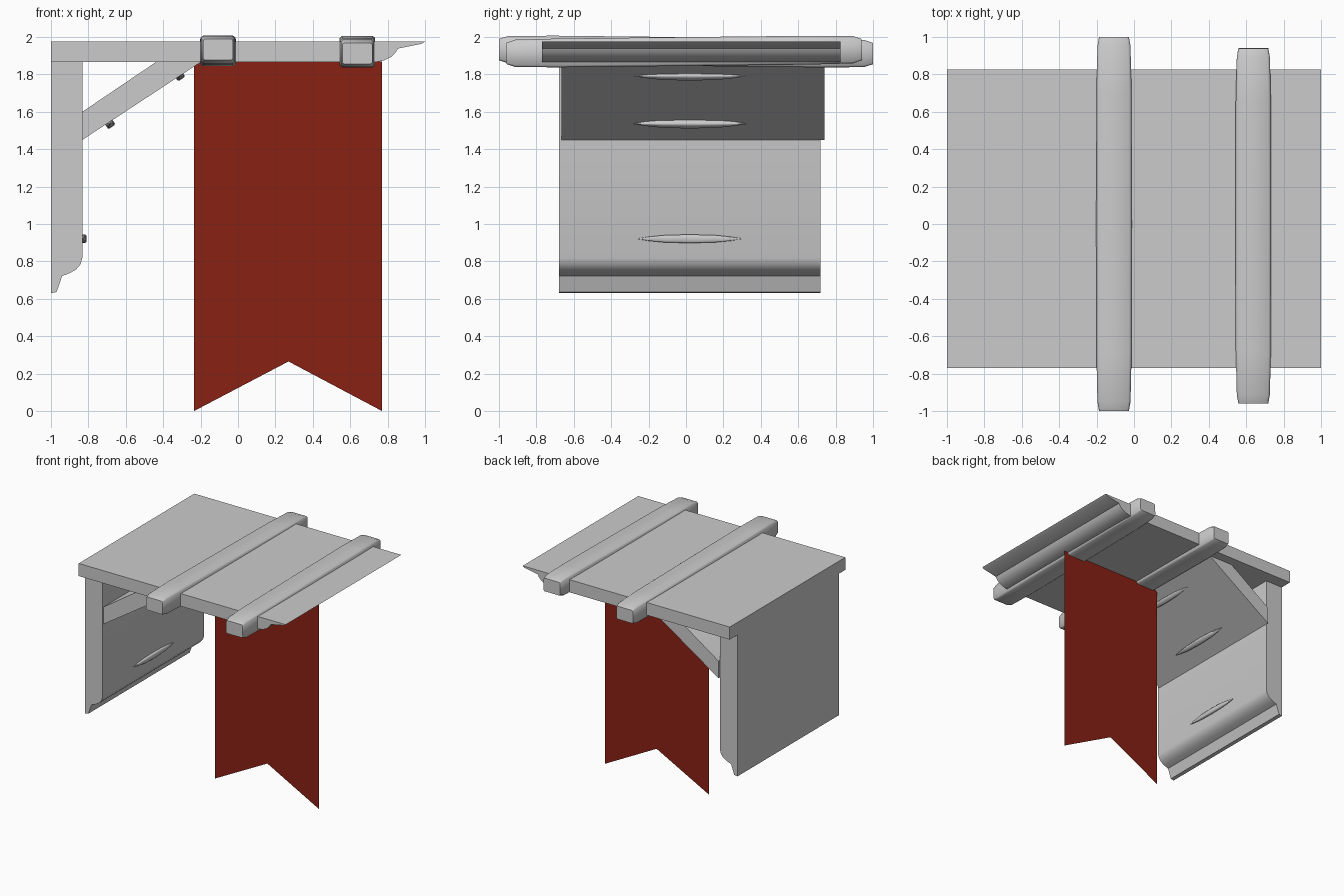
import bpy, bmesh, math
from mathutils import Matrix

if "Cube" in bpy.data.objects:
    bpy.data.objects.remove(bpy.data.objects["Cube"])


def finish(name, bm, angle=35):
    bmesh.ops.recalc_face_normals(bm, faces=bm.faces)
    me = bpy.data.meshes.new(name)
    bm.to_mesh(me)
    bm.free()
    me.shade_smooth()
    me.set_sharp_from_angle(angle=math.radians(angle))
    ob = bpy.data.objects.new(name, me)
    bpy.context.collection.objects.link(ob)
    return ob


def extrude_profile(name, pts, y0, y1):
    """Extrude an (x, z) outline along y."""
    bm = bmesh.new()
    face = bm.faces.new([bm.verts.new((x, y0, z)) for x, z in pts])
    geo = bmesh.ops.extrude_face_region(bm, geom=[face])["geom"]
    moved = [v for v in geo if isinstance(v, bmesh.types.BMVert)]
    bmesh.ops.translate(bm, vec=(0, y1 - y0, 0), verts=moved)
    return finish(name, bm)


def loft(name, hx, hz, length, stations, cut, centre, rot, angle):
    """Chamfered box section swept along y; stations are (t, x scale, z scale)."""
    c = 1 - cut
    section = [(1, -c), (1, c), (c, 1), (-c, 1), (-1, c), (-1, -c), (-c, -1), (c, -1)]
    bm = bmesh.new()
    rings = [[bm.verts.new((u * hx * sx, t * length, v * hz * sz)) for u, v in section]
             for t, sx, sz in stations]
    for a, b in zip(rings, rings[1:]):
        for i in range(8):
            j = (i + 1) % 8
            bm.faces.new((a[i], a[j], b[j], b[i]))
    bm.faces.new(rings[0])
    bm.faces.new(rings[-1])
    bm.transform(Matrix.Translation(centre) @ rot)
    return finish(name, bm, angle)


# Top board with a moulded outer end
extrude_profile("top_board", [
    (-1, 1.865), (0.735, 1.865), (0.785, 1.876), (0.822, 1.895), (0.845, 1.92),
    (0.855, 1.938), (0.98, 1.963), (1, 1.975), (-1, 1.975)], -0.77, 0.825)

# Wall board with the matching moulded foot
extrude_profile("wall_board", [
    (-1, 0.63), (-0.97, 0.636), (-0.94, 0.722), (-0.9, 0.737), (-0.865, 0.757),
    (-0.842, 0.785), (-0.832, 0.82), (-0.832, 1.865), (-1, 1.865)], -0.68, 0.72)

# Diagonal brace
extrude_profile("brace", [
    (-0.832, 1.45), (-0.2, 1.865), (-0.44, 1.865), (-0.832, 1.60)], -0.665, 0.74)

# Straps around the top board
strap = [(-1, 0.84, 0.74), (-0.95, 0.93, 0.95), (-0.7, 0.99, 1), (0, 1, 1),
         (0.7, 0.99, 1), (0.95, 0.93, 0.95), (1, 0.84, 0.74)]
for name, x, y, half, tilt in (("inner_strap", -0.107, 0, 1.0, -0.011),
                               ("outer_strap", 0.638, -0.01, 0.95, 0.011)):
    loft(name, 0.095, 0.077, half, strap, 0.14, (x, y, 1.922),
         Matrix.Rotation(tilt, 4, 'X'), 60)

# Pointed pegs on the wall board and on the underside of the brace
peg = [(t, s, s) for t, s in ((-1, 0.06), (-0.8, 0.45), (-0.5, 0.82), (0, 1),
                              (0.5, 0.82), (0.8, 0.45), (1, 0.06))]
for name, x, y, z, turn in (("wall_peg", -0.83, 0.02, 0.921, 90),
                            ("lower_brace_peg", -0.685, 0.02, 1.536, -33.3),
                            ("upper_brace_peg", -0.312, 0.02, 1.792, -33.3)):
    loft(name, 0.023, 0.02, 0.3 if turn < 0 else 0.28, peg, 0.3, (x, y, z),
         Matrix.Rotation(math.radians(turn), 4, 'Y'), 60)

# Hanging swallowtail banner
bm = bmesh.new()
bm.faces.new([bm.verts.new((x, 0.02, z)) for x, z in (
    (-0.235, 0), (0.27, 0.265), (0.77, 0), (0.77, 1.87), (-0.235, 1.87))])
banner = finish("banner", bm)
red = bpy.data.materials.new("banner_red")
red.diffuse_color = (0.25, 0.015, 0.007, 1)
red.use_nodes = True
red.node_tree.nodes["Principled BSDF"].inputs["Base Color"].default_value = red.diffuse_color
banner.data.materials.append(red)
